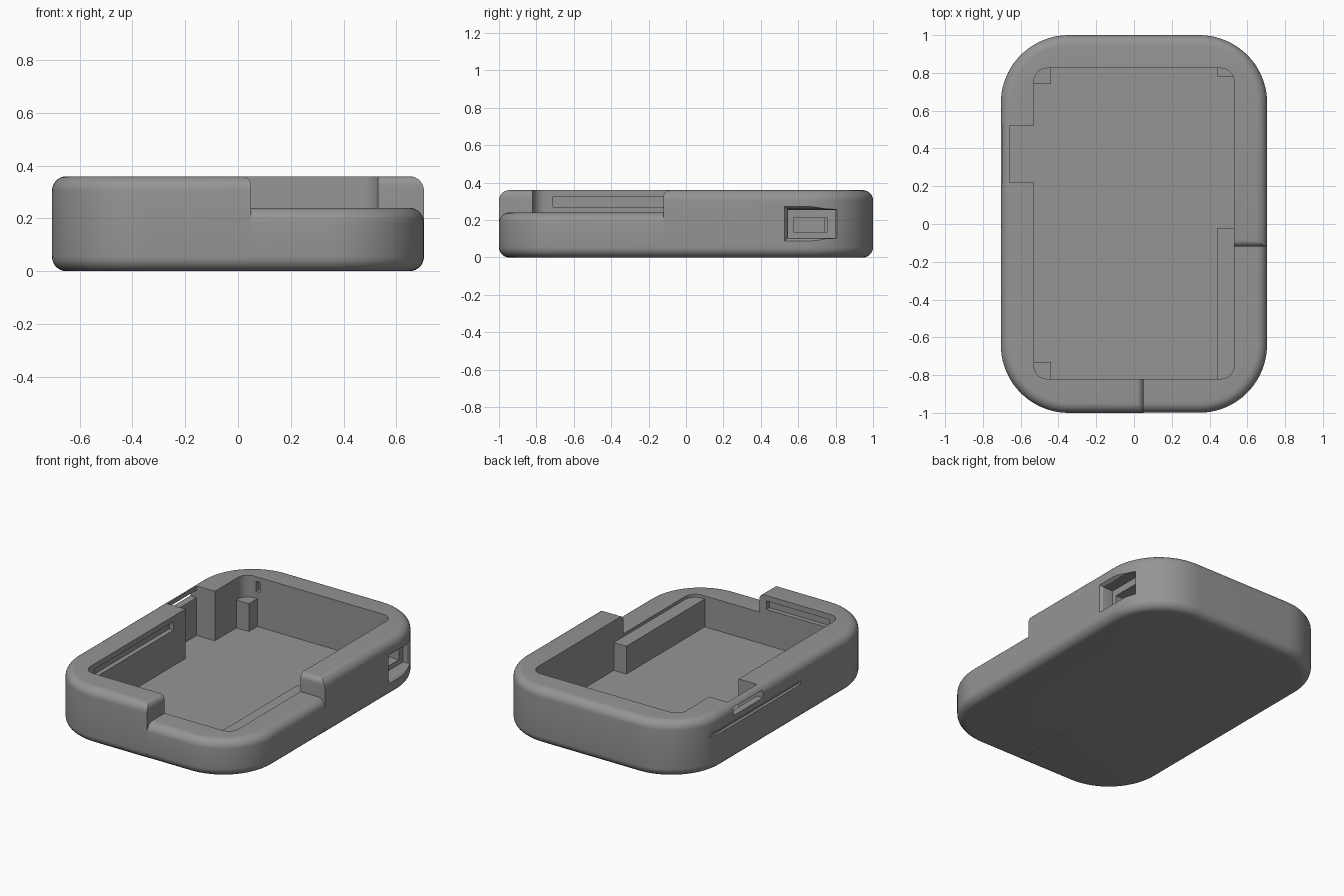
import bpy, bmesh, math

if "Cube" in bpy.data.objects:
    bpy.data.objects.remove(bpy.data.objects["Cube"])

grey = bpy.data.materials.new("mid_grey")
grey.diffuse_color = (0.3, 0.3, 0.3, 1)
grey.use_nodes = True
grey.node_tree.nodes["Principled BSDF"].inputs["Base Color"].default_value = grey.diffuse_color


def loft(name, rings):
    """Closed solid skinned through rings of equal length."""
    bm = bmesh.new()
    loops = [[bm.verts.new(p) for p in ring] for ring in rings]
    n = len(loops[0])
    for a, b in zip(loops, loops[1:]):
        for i in range(n):
            j = (i + 1) % n
            bm.faces.new((a[i], a[j], b[j], b[i]))
    bm.faces.new(loops[0][::-1])
    bm.faces.new(loops[-1])
    bmesh.ops.recalc_face_normals(bm, faces=bm.faces)
    me = bpy.data.meshes.new(name)
    bm.to_mesh(me)
    bm.free()
    me.materials.append(grey)
    ob = bpy.data.objects.new(name, me)
    bpy.context.collection.objects.link(ob)
    return ob


def round_rect(x0, x1, y0, y1, r, z, seg):
    pts = []
    corners = ((x1 - r, y1 - r), (x0 + r, y1 - r), (x0 + r, y0 + r), (x1 - r, y0 + r))
    for k, (cx, cy) in enumerate(corners):
        for i in range(seg + 1):
            a = math.pi / 2 * (k + i / seg)
            pts.append((cx + r * math.cos(a), cy + r * math.sin(a), z))
    return pts


def slab(name, z0, z1, inset, f=0.055, seg=20, steps=7):
    """Rounded slab with filleted top and bottom rims."""
    levels = []
    for i in range(steps + 1):
        a = math.pi / 2 * i / steps
        levels.append((f * (1 - math.sin(a)), f * (1 - math.cos(a))))
    rings = [(d + inset, z0 + h) for d, h in levels]
    rings += [(d + inset, z1 - h) for d, h in reversed(levels)]
    return loft(name, [round_rect(-0.705 + d, 0.705 - d, -1 + d, 1 - d, 0.36 - d, z, seg)
                       for d, z in rings])


def box(name, x0, x1, y0, y1, z0, z1):
    return loft(name, [[(x0, y0, z), (x1, y0, z), (x1, y1, z), (x0, y1, z)] for z in (z0, z1)])


def combine(target, tool, operation="DIFFERENCE"):
    mod = target.modifiers.new("cut", "BOOLEAN")
    mod.operation, mod.solver, mod.object = operation, "EXACT", tool
    bpy.context.view_layer.objects.active = target
    bpy.ops.object.modifier_apply(modifier=mod.name)
    bpy.data.objects.remove(tool)


# Tall outer body
case = slab("case", 0, 0.36, 0)

# Remove the front right corner, leaving rounded ends on the raised rim
r = 0.035
profile = [(0, -0.1)]
for i in range(7):
    a = math.pi / 2 * i / 6
    profile.append((-r + r * math.cos(a), 0.36 - r + r * math.sin(a)))
profile += [(-r, 0.5), (1, 0.5), (1, -0.1)]
combine(case, loft("front_step", [[(0.05 + u, y, z) for u, z in profile] for y in (-1.1, -0.5)]))
combine(case, loft("side_step", [[(x, -0.12 - u, z) for u, z in profile] for x in (0.3, 1.0)]))

# Lower filleted body fills the stepped corner
combine(case, slab("low_body", 0.0005, 0.24, 0.0008), "UNION")

# Main cavity
combine(case, loft("cavity", [round_rect(-0.53, 0.53, -0.82, 0.825, 0.07, z, 8)
                              for z in (0.04, 0.6)]))

# Pocket, window and grooves
cuts = {
    "left_pocket": (-0.66, -0.45, 0.22, 0.52, 0.04, 0.5),
    "left_window": (-0.8, -0.6, 0.22, 0.52, 0.285, 0.333),
    "outer_groove": (-0.8, -0.687, -0.16, 0.9, 0.225, 0.248),
    "left_inner_slot": (-0.56, -0.5, -0.71, 0.10, 0.27, 0.325),
    "front_inner_slot": (-0.45, 0.0, -0.85, -0.8, 0.27, 0.325),
    "back_inner_slot": (-0.45, -0.42, 0.8, 0.855, 0.265, 0.33),
    "port_hole": (0.5, 0.64, 0.575, 0.757, 0.135, 0.21),
}
for name, dims in cuts.items():
    combine(case, box(name, *dims))

# Flared recess around the side port
flare = [(0.62, 0.545, 0.80, 0.105, 0.255), (0.655, 0.545, 0.80, 0.105, 0.255),
         (0.69, 0.54, 0.825, 0.10, 0.26), (0.72, 0.515, 0.86, 0.075, 0.285)]
combine(case, loft("port_recess", [[(x, a, c), (x, b, c), (x, b, d), (x, a, d)]
                                   for x, a, b, c, d in flare]))

# Smooth rounded surfaces, keep sharp edges
bpy.ops.object.select_all(action="DESELECT")
case.select_set(True)
bpy.context.view_layer.objects.active = case
bpy.ops.object.shade_smooth_by_angle(angle=math.radians(25))

# Support posts and side ledge inside the cavity
box("back_left_post", -0.54, -0.44, 0.74, 0.835, 0.03, 0.22)
box("back_right_post", 0.44, 0.54, 0.78, 0.835, 0.03, 0.22)
box("front_left_post", -0.54, -0.44, -0.83, -0.73, 0.03, 0.22)
box("side_ledge", 0.44, 0.54, -0.83, -0.02, 0.03, 0.22)
